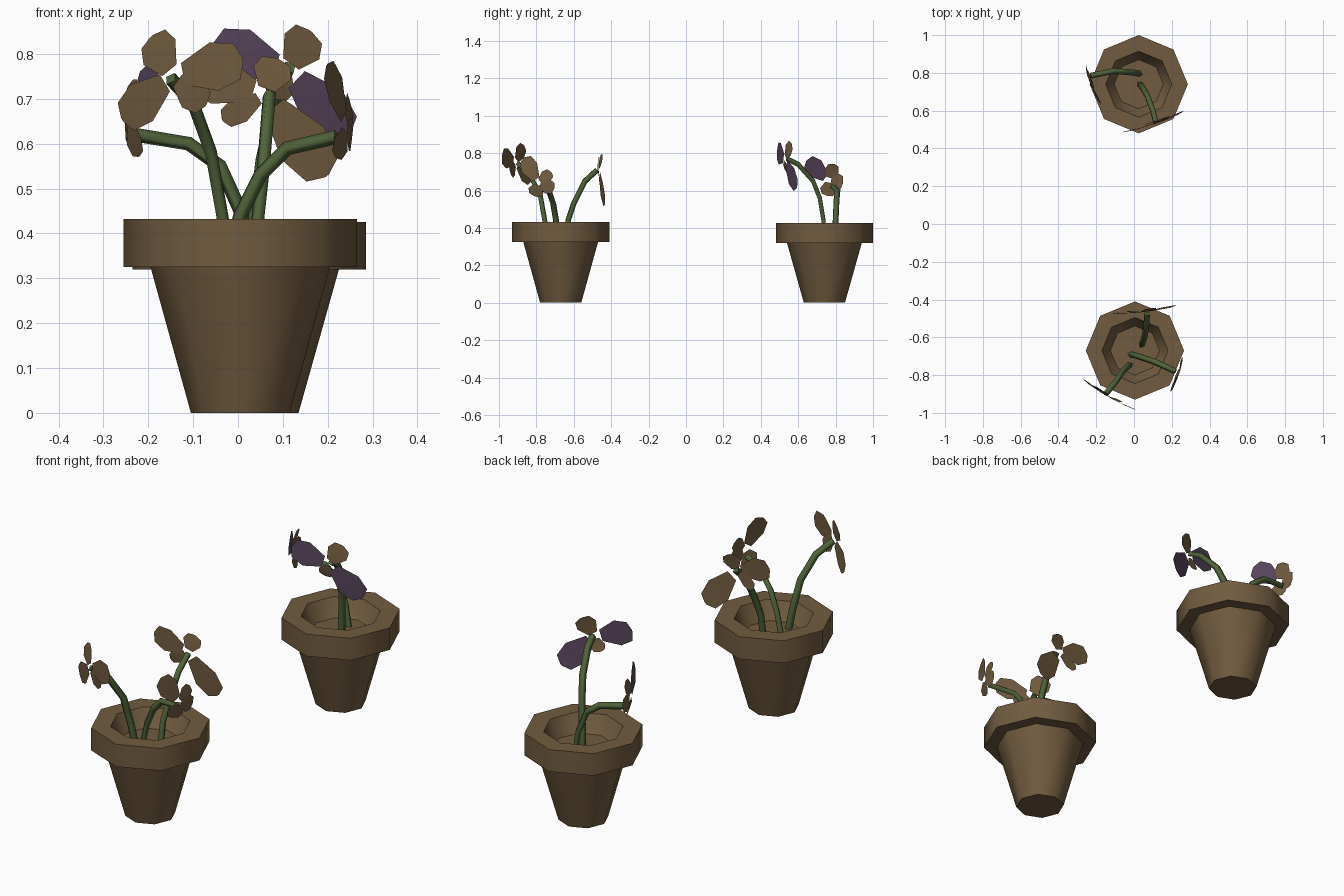
import bpy, bmesh
from math import cos, sin, pi, radians
from mathutils import Vector

cube = bpy.data.objects.get("Cube")
if cube:
    bpy.data.objects.remove(cube, do_unlink=True)


def material(name, rgb):
    m = bpy.data.materials.new(name)
    m.use_nodes = True
    m.diffuse_color = (*rgb, 1)
    m.node_tree.nodes["Principled BSDF"].inputs["Base Color"].default_value = (*rgb, 1)
    return m


brown = material("brown", (0.165, 0.105, 0.05))
green = material("leaf green", (0.08, 0.125, 0.042))
purple = material("purple", (0.10, 0.06, 0.11))


def finish(name, bm, mats, smooth=None):
    mesh = bpy.data.meshes.new(name)
    bm.to_mesh(mesh)
    bm.free()
    for m in mats:
        mesh.materials.append(m)
    ob = bpy.data.objects.new(name, mesh)
    bpy.context.collection.objects.link(ob)
    if smooth:
        bpy.ops.object.select_all(action='DESELECT')
        ob.select_set(True)
        bpy.context.view_layer.objects.active = ob
        bpy.ops.object.shade_smooth_by_angle(angle=radians(smooth))
    return ob


# Octagonal pot: base, tapered body, thick rim, inner wall and soil
POT = [(0.11, 0), (0.2, 0.325), (0.26, 0.325), (0.26, 0.432),
       (0.175, 0.432), (0.15, 0.38), (0.13, 0.35)]


def pot(name, x, y, squash):
    bm = bmesh.new()
    rings = [[bm.verts.new((x + r * cos(k * pi / 4), y + r * sin(k * pi / 4), z * squash))
              for k in range(8)] for r, z in POT]
    for low, high in zip(rings, rings[1:]):
        for k in range(8):
            j = (k + 1) % 8
            bm.faces.new((low[k], low[j], high[j], high[k]))
    bm.faces.new(rings[0][::-1])
    bm.faces.new(rings[-1])
    finish(name, bm, [brown], 50)


# Curved four-sided stem
def stem(name, points):
    cu = bpy.data.curves.new(name, 'CURVE')
    cu.dimensions = '3D'
    cu.bevel_depth = 0.016
    cu.bevel_resolution = 0
    cu.use_fill_caps = True
    sp = cu.splines.new('POLY')
    sp.points.add(len(points) - 1)
    for p, co in zip(sp.points, points):
        p.co = (*co, 1)
    cu.materials.append(green)
    bpy.context.collection.objects.link(bpy.data.objects.new(name, cu))


# Flower: thin petals round an open centre; petal = (angle, length, half width, colour)
OUTLINE = [(0.15, 0.45), (0.6, 1.0), (0.92, 0.75), (1.0, 0.1)]


def flower(name, centre, tangent, petals):
    side = Vector((*tangent, 0)).normalized()
    up = Vector((0, 0, 1))
    normal = side.cross(up)
    bm = bmesh.new()
    for angle, length, width, colour in petals:
        a = radians(angle)
        along = side * cos(a) + up * sin(a)
        across = normal.cross(along)
        pairs = []
        for t, w in OUTLINE:
            mid = Vector(centre) + along * (t * length) - normal * (0.015 * t * t)
            pairs.append([bm.verts.new(mid + across * (s * w * width)) for s in (-1, 1)])
        for (a0, a1), (b0, b1) in zip(pairs, pairs[1:]):
            bm.faces.new((a0, b0, b1, a1)).material_index = colour
    finish(name, bm, [brown, purple], 40)


pot("front_pot", 0.005, -0.67, 1)
pot("back_pot", 0.025, 0.74, 0.985)

# Front plant
stem("rear_stem", [(0.04, -0.64, 0.34), (0.045, -0.63, 0.44), (0.055, -0.6, 0.53),
                   (0.065, -0.54, 0.65), (0.07, -0.475, 0.71)])
flower("rear_flower", (0.06, -0.465, 0.71), (1, 0.12),
       [(163, 0.18, 0.055, 0), (-52, 0.23, 0.06, 0), (70, 0.085, 0.045, 0),
        (212, 0.11, 0.03, 0)])
stem("right_stem", [(-0.02, -0.69, 0.34), (0.005, -0.695, 0.44), (0.05, -0.71, 0.53),
                    (0.11, -0.73, 0.59), (0.22, -0.78, 0.615)])
flower("right_flower", (0.24, -0.79, 0.64), (0.35, 1),
       [(122, 0.16, 0.05, 0), (-20, 0.09, 0.04, 0), (40, 0.09, 0.035, 0),
        (-110, 0.075, 0.045, 0)])
stem("left_stem", [(-0.02, -0.745, 0.34), (-0.035, -0.755, 0.44), (-0.06, -0.78, 0.58),
                   (-0.1, -0.84, 0.69), (-0.15, -0.9, 0.745)])
flower("left_flower", (-0.145, -0.91, 0.75), (0.86, -0.5),
       [(12, 0.175, 0.055, 0), (215, 0.17, 0.05, 0), (125, 0.11, 0.05, 0),
        (-40, 0.1, 0.04, 0)])

# Back plant
stem("back_front_stem", [(0.03, 0.74, 0.34), (0.035, 0.735, 0.44), (0.05, 0.715, 0.56),
                         (0.07, 0.68, 0.65), (0.1, 0.6, 0.74), (0.115, 0.54, 0.77)])
flower("back_front_flower", (0.11, 0.53, 0.765), (0.95, 0.33),
       [(163, 0.18, 0.06, 1), (-45, 0.21, 0.06, 1), (55, 0.105, 0.05, 0),
        (-110, 0.07, 0.035, 0)])
stem("back_left_stem", [(0.03, 0.795, 0.34), (0.01, 0.8, 0.44), (-0.04, 0.805, 0.55),
                        (-0.11, 0.81, 0.6), (-0.23, 0.785, 0.62)])
flower("back_left_flower", (-0.24, 0.765, 0.655), (0.38, -1),
       [(38, 0.17, 0.055, 1), (190, 0.075, 0.045, 0), (-80, 0.085, 0.045, 0),
        (105, 0.09, 0.04, 0)])
